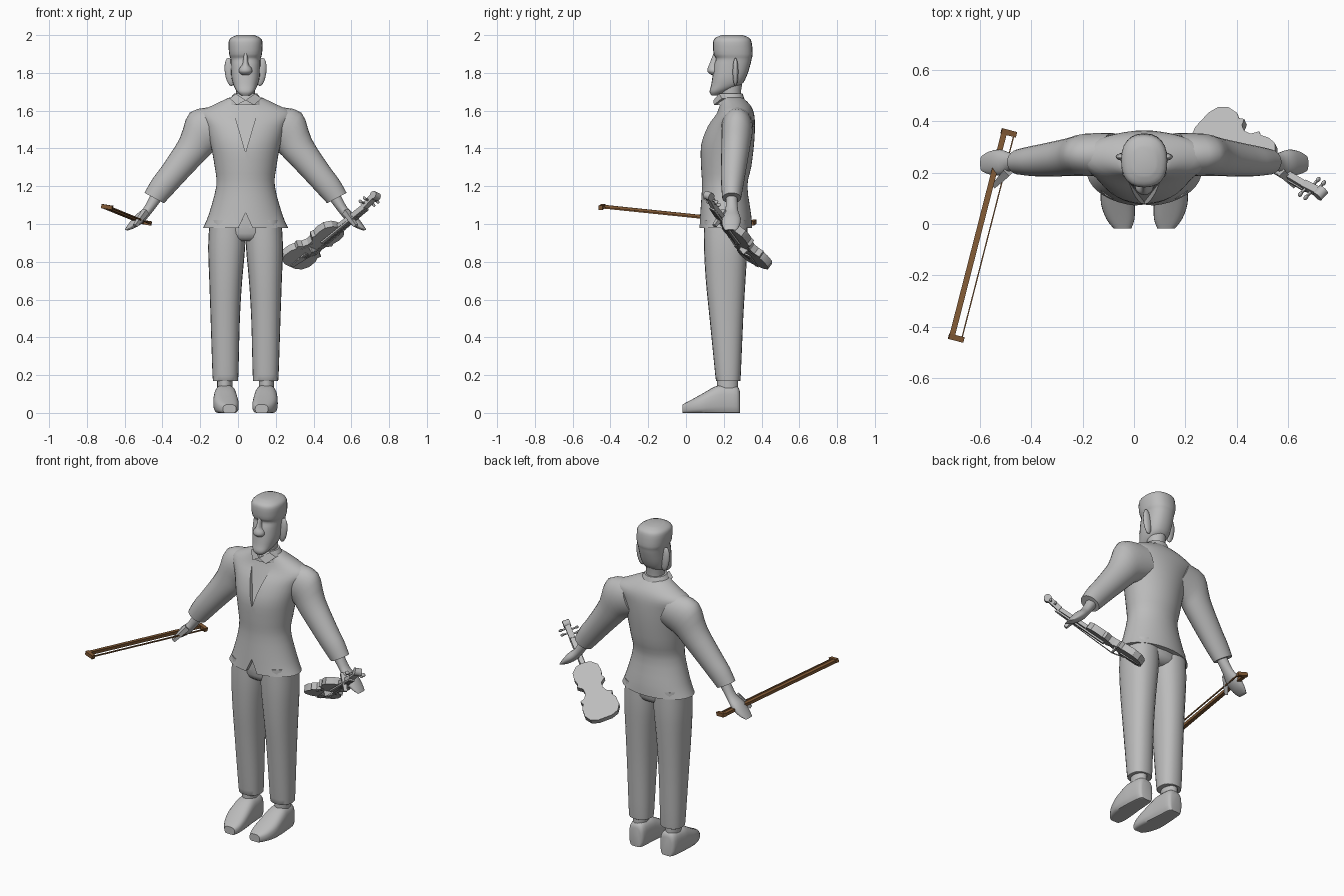
import bpy, bmesh, math
from mathutils import Vector, Matrix

if "Cube" in bpy.data.objects:
    bpy.data.objects.remove(bpy.data.objects["Cube"])

CX = 0.04  # body centre line


def material(name, rgb):
    m = bpy.data.materials.new(name)
    m.use_nodes = True
    m.diffuse_color = (*rgb, 1)
    m.node_tree.nodes["Principled BSDF"].inputs["Base Color"].default_value = (*rgb, 1)
    return m


GREY = material("plain grey", (0.5, 0.5, 0.5))
BROWN = material("bow wood", (0.22, 0.1, 0.035))


def finish(name, bm, mat=GREY, angle=40):
    bmesh.ops.recalc_face_normals(bm, faces=bm.faces)
    me = bpy.data.meshes.new(name)
    bm.to_mesh(me)
    bm.free()
    me.materials.append(mat)
    ob = bpy.data.objects.new(name, me)
    bpy.context.collection.objects.link(ob)
    if angle:
        smooth(ob, angle)
    return ob


def smooth(ob, angle=40):
    bpy.ops.object.select_all(action='DESELECT')
    ob.select_set(True)
    bpy.context.view_layer.objects.active = ob
    bpy.ops.object.shade_smooth_by_angle(angle=math.radians(angle))


def spline(a, b, c, d, t):
    """Catmull-Rom blend of four vectors."""
    return 0.5 * (2 * b + (c - a) * t + (2 * a - 5 * b + 4 * c - d) * t * t
                  + (3 * b - a - 3 * c + d) * t ** 3)


def loft(name, rings, n=24, power=2, steps=3, floor=False):
    """Skin rings given as (centre, half axis, half axis)."""
    rings = [[Vector(v) for v in r] for r in rings]
    pad = [rings[0]] + rings + [rings[-1]]
    path = [[spline(*(pad[i + k][j] for k in range(4)), s / steps) for j in range(3)]
            for i in range(len(rings) - 1) for s in range(steps)] + [rings[-1]]
    bm, loops = bmesh.new(), []
    for c, u, v in path:
        loop = []
        for i in range(n):
            a = 2 * math.pi * i / n
            p, q = (math.copysign(abs(f) ** (2 / power), f) for f in (math.cos(a), math.sin(a)))
            co = c + u * p + v * q
            if floor:
                co.z = max(co.z, 0)
            loop.append(bm.verts.new(co))
        loops.append(loop)
    for lo, hi in zip(loops, loops[1:]):
        for i in range(n):
            j = (i + 1) % n
            bm.faces.new((lo[i], lo[j], hi[j], hi[i]))
    bm.faces.new(loops[0])
    bm.faces.new(loops[-1])
    return finish(name, bm)


def column(name, rows, x=CX, **kw):
    """Upright loft from rows of (height, half width, front, back)."""
    return loft(name, [((x, (f + b) / 2, z), (w, 0, 0), (0, (b - f) / 2, 0))
                       for z, w, f, b in rows], **kw)


def limb(name, rows, s):
    """Sideways loft from rows of (outer x, z, inner x, z, y, half depth)."""
    return loft(name, [((CX + s * (ox + ix) / 2, y, (oz + iz) / 2),
                        (s * (ox - ix) / 2, 0, (oz - iz) / 2), (0, d, 0))
                       for ox, oz, ix, iz, y, d in rows])


def prism(name, pts, push, matrix=Matrix(), angle=30):
    bm = bmesh.new()
    face = bm.faces.new([bm.verts.new(p) for p in pts])
    new = bmesh.ops.extrude_face_region(bm, geom=[face])["geom"]
    bmesh.ops.translate(bm, vec=push, verts=[e for e in new if isinstance(e, bmesh.types.BMVert)])
    bm.transform(matrix)
    return finish(name, bm, angle=angle)


def beam(name, p, q, w, h, mat=GREY, matrix=Matrix(), taper=1):
    """Square bar from p to q, w wide and h deep."""
    p, q = Vector(p), Vector(q)
    d = q - p
    bm = bmesh.new()
    bmesh.ops.create_cube(bm, size=1)
    for v in bm.verts:
        k = taper if v.co.z > 0 else 1
        v.co = Vector((v.co.x * w * k, v.co.y * h * k, v.co.z * d.length))
    bm.transform(matrix @ Matrix.Translation((p + q) / 2) @ d.to_track_quat('Z', 'Y').to_matrix().to_4x4())
    return finish(name, bm, mat, 0)


def ball(name, centre, size, matrix=Matrix(), turn=0):
    bm = bmesh.new()
    bmesh.ops.create_uvsphere(bm, u_segments=16, v_segments=10, radius=1)
    bm.transform(matrix @ Matrix.Translation(centre) @ Matrix.Rotation(turn, 4, 'Y')
                 @ Matrix.Diagonal((*size, 1)))
    return finish(name, bm)


# Jacket, with a neckline recess and a notch at the hem
jacket = column("jacket", [
    (0.98, .225, .07, .35), (1.05, .195, .075, .345), (1.2, .155, .085, .325),
    (1.3, .163, .08, .345), (1.42, .185, .08, .36), (1.52, .215, .115, .365),
    (1.585, .25, .16, .36), (1.63, .17, .175, .34), (1.67, .085, .18, .3)], n=40)
cuts = [prism("neckline_cut", [(CX - .085, .195, 1.67), (CX + .085, .195, 1.67), (CX, .086, 1.38)],
              (0, -.2, 0)),
        prism("hem_cut", [(CX - .042, .1, .97), (CX + .042, .1, .97), (CX, .1, 1.06)], (0, -.2, 0))]
bpy.context.view_layer.objects.active = jacket
for cut in cuts:
    mod = jacket.modifiers.new("cut", 'BOOLEAN')
    mod.operation, mod.object, mod.solver = 'DIFFERENCE', cut, 'EXACT'
    jacket.modifiers.move(len(jacket.modifiers) - 1, 0)
    bpy.ops.object.modifier_apply(modifier=mod.name)
    bpy.data.objects.remove(cut)
smooth(jacket)

# Neck, collar and head
column("neck", [(1.6, .055, .18, .3), (1.68, .05, .185, .29), (1.76, .055, .18, .3)])
column("collar", [(1.63, .1, .155, .32), (1.66, .085, .16, .31), (1.69, .062, .17, .3)])
column("head", [
    (1.68, .022, .135, .17), (1.7, .045, .125, .21), (1.735, .064, .133, .29),
    (1.78, .075, .14, .32), (1.84, .078, .148, .34), (1.875, .08, .158, .348),
    (1.9, .087, .146, .353), (1.96, .09, .143, .348), (1.985, .078, .155, .335),
    (2.0, .045, .19, .3)], power=2.4)
column("nose", [(1.915, .01, .15, .18), (1.85, .015, .125, .18), (1.825, .032, .115, .18),
                (1.805, .035, .115, .18), (1.788, .02, .135, .18)], n=16)

# Pelvis joining the trouser legs
column("trouser_seat", [(.91, .1, .13, .28), (.95, .18, .1, .32), (1.1, .16, .1, .32)])

for s, side in ((1, "left_"), (-1, "right_")):
    prism(side + "collar_flap", [(CX, .145, 1.655), (CX + s * .045, .148, 1.63),
                                 (CX + s * .085, .19, 1.665), (CX + s * .05, .175, 1.69)], (0, .03, 0))
    ball(side + "ear", (CX + s * .083, .262, 1.805), (.027, .015, .075), turn=s * .12)
    # Sleeve, hand and thumb
    limb(side + "sleeve", [
        (.17, 1.62, .08, 1.42, .27, .085), (.295, 1.59, .165, 1.385, .27, .082),
        (.35, 1.45, .215, 1.34, .262, .075), (.44, 1.31, .325, 1.225, .25, .065),
        (.495, 1.235, .385, 1.16, .245, .058), (.535, 1.165, .432, 1.11, .242, .05)], s)
    limb(side + "hand", [
        (.505, 1.15, .45, 1.12, .242, .03), (.54, 1.085, .5, 1.055, .242, .034),
        (.585, 1.045, .54, 1.01, .24, .05), (.62, 1.0, .585, .98, .238, .045),
        (.64, .97, .625, .965, .236, .03)], s)
    beam(side + "thumb", (CX + s * .53, .205, 1.065), (CX + s * .585, .15, .99), .032, .03, taper=.6)
    # Trouser leg, ankle and shoe
    loft(side + "trouser_leg", [
        ((CX + s * (i + o) / 2, (f + b) / 2, z), ((o - i) / 2, 0, 0), (0, (b - f) / 2, 0))
        for z, i, o, f, b in [(.17, .043, .17, .16, .285), (.2, .038, .175, .155, .29),
                              (.5, .03, .185, .125, .303), (.7, .018, .192, .105, .315),
                              (.88, .002, .198, .095, .325), (1.02, 0, .19, .095, .325)]], power=2.3)
    column(side + "ankle", [(.1, .04, .165, .275), (.2, .04, .165, .275)], x=CX + s * .11)
    loft(side + "shoe", [
        ((CX + s * x, y, h * .45), (w, 0, 0), (0, 0, h * .55))
        for y, x, w, h in [(.285, .105, .035, .115), (.268, .106, .05, .143), (.2, .107, .058, .148),
                           (.155, .107, .062, .14), (.08, .103, .066, .098), (.02, .093, .055, .065),
                           (-.018, .085, .034, .045)]], power=2.8, floor=True)

# Violin frame: x across, y from tail to scroll, z out of the string side
along = Vector((.71, -.43, .55)).normalized()
across = Vector((.65, .7, -.29))
across = (across - along * across.dot(along)).normalized()
frame = Matrix((across, along, across.cross(along))).transposed().to_4x4()
frame.translation = (.27, .395, .79)

half = [(.04, 0), (.08, .015), (.102, .05), (.1, .1), (.085, .125), (.094, .145), (.066, .158),
        (.052, .185), (.055, .215), (.082, .238), (.072, .255), (.08, .29), (.075, .33), (.045, .36),
        (.015, .368)]
outline = half + [(-x, y) for x, y in reversed(half)]
prism("violin_body", [(x, y, -.02) for x, y in outline], (0, 0, .04), frame)
beam("violin_neck", (0, .34, .008), (0, .56, .008), .026, .022, matrix=frame)
beam("fingerboard", (0, .24, .032), (0, .56, .026), .034, .01, matrix=frame)
beam("tailpiece", (0, .13, .03), (0, .01, .026), .044, .008, matrix=frame, taper=.5)
beam("bridge", (0, .17, .02), (0, .17, .05), .055, .01, matrix=frame, taper=.75)
beam("peg_box", (0, .55, .008), (0, .635, -.006), .032, .03, matrix=frame)
loft("scroll", [(frame @ Vector((x, .642, -.005)), frame.to_3x3() @ Vector((0, .022, 0)),
                 frame.to_3x3() @ Vector((0, 0, .022))) for x in (-.02, .02)], n=16, steps=1)
for i in range(4):
    x, s = (i - 1.5) * .008, 1 if i % 2 else -1
    beam("string", (x, .1, .035), (x, .17, .052), .002, .002, matrix=frame)
    beam("string", (x, .17, .052), (x, .57, .032), .002, .002, matrix=frame)
    y = .572 + i * .015
    beam("peg", (0, y, 0), (s * .04, y, 0), .008, .008, matrix=frame)
    ball("peg_head", (s * .045, y, 0), (.012, .007, .011), frame)
for s in (-1, 1):
    prism("sound_hole", [(s * x, y, .02) for x, y in
          ((.038, .2), (.046, .2), (.046, .165), (.06, .135), (.052, .135), (.038, .165))],
          (0, 0, .003), frame)

# Bow: stick, hair and the two end blocks
tip, heel = Vector((-.71, -.44, 1.093)), Vector((-.505, .36, 1.01))
drop = Vector((.038, -.01, -.006))
beam("bow_stick", tip, heel, .022, .018, BROWN)
beam("bow_hair", tip + drop, heel + drop, .005, .008, BROWN)
for name, p in (("bow_tip", tip), ("bow_heel", heel)):
    beam(name, p - drop * .3, p + drop * 1.2, .022, .022, BROWN)
